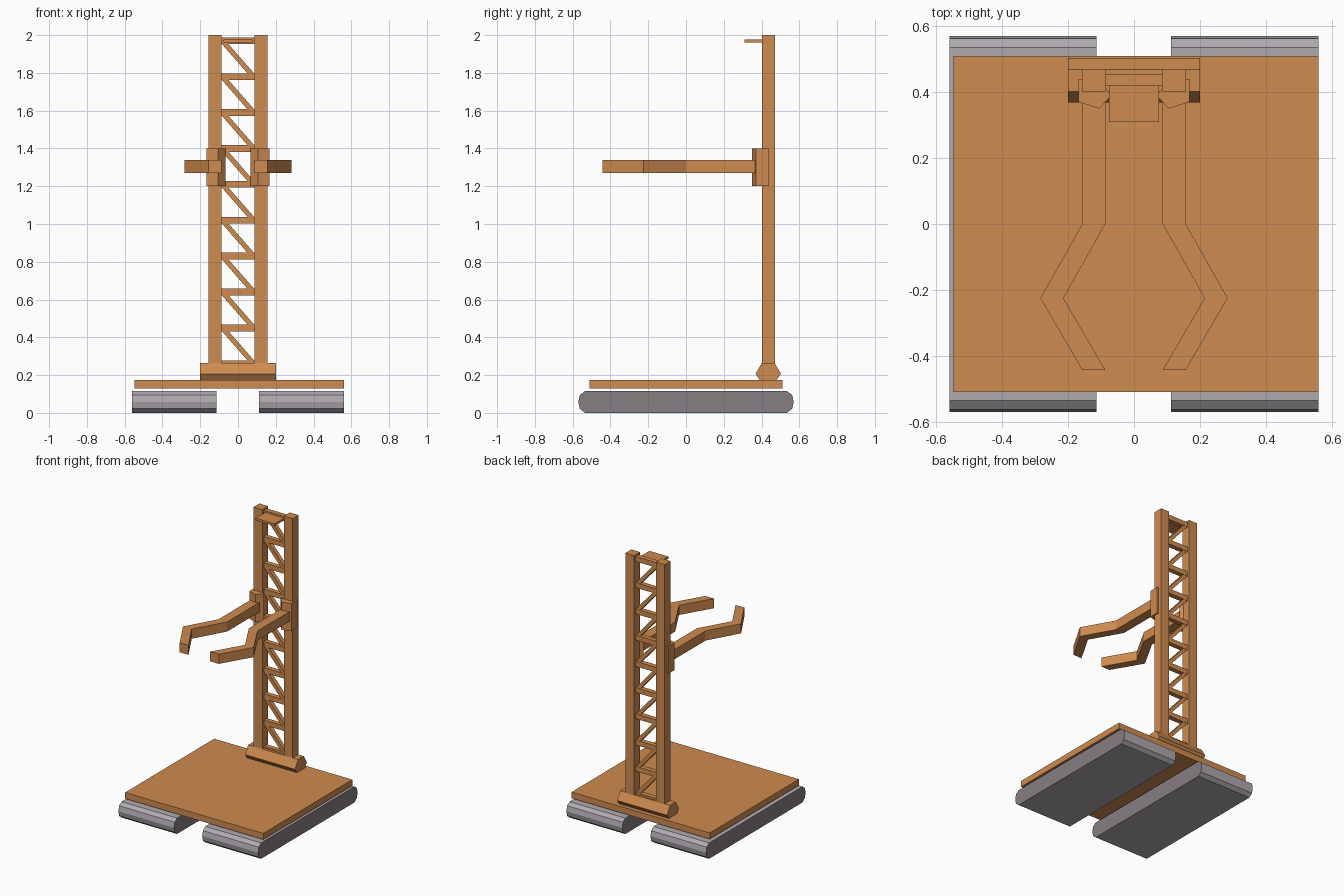
import bpy, bmesh
from mathutils import Vector

if "Cube" in bpy.data.objects:
    bpy.data.objects.remove(bpy.data.objects["Cube"])


def material(name, rgb):
    m = bpy.data.materials.new(name)
    m.diffuse_color = (*rgb, 1)
    m.use_nodes = True
    m.node_tree.nodes["Principled BSDF"].inputs["Base Color"].default_value = m.diffuse_color
    return m


ORANGE = material("orange_paint", (0.62, 0.26, 0.08))
TREAD = material("tread_grey", (0.43, 0.40, 0.43))
SIDE = material("track_side_grey", (0.24, 0.21, 0.23))


def prism(name, profile, axis, lo, hi, mats=(ORANGE,)):
    """Extrude a 2D profile along an axis from lo to hi.
    Profile coordinates: x -> (y, z), y -> (x, z), z -> (x, y)."""
    def place(p, d):
        a, b = p
        return Vector({"x": (d, a, b), "y": (a, d, b), "z": (a, b, d)}[axis])
    bm = bmesh.new()
    start = [bm.verts.new(place(p, lo)) for p in profile]
    end = [bm.verts.new(place(p, hi)) for p in profile]
    caps = [bm.faces.new(start), bm.faces.new(end)]
    n = len(profile)
    for i in range(n):
        j = (i + 1) % n
        bm.faces.new((start[i], start[j], end[j], end[i]))
    if len(mats) > 1:
        for f in caps:
            f.material_index = 1
    bmesh.ops.recalc_face_normals(bm, faces=bm.faces)
    mesh = bpy.data.meshes.new(name)
    bm.to_mesh(mesh)
    bm.free()
    for m in mats:
        mesh.materials.append(m)
    obj = bpy.data.objects.new(name, mesh)
    bpy.context.collection.objects.link(obj)
    return obj


def box(name, x0, x1, y0, y1, z0, z1):
    return prism(name, [(x0, y0), (x1, y0), (x1, y1), (x0, y1)], "z", z0, z1)


def flip(points, s):
    return [(s * x, y) for x, y in points]


# Crawler tracks with rounded ends
end = [(0.535, 0.0), (0.562, 0.022), (0.57, 0.058), (0.562, 0.095), (0.535, 0.115)]
track = end + [(-y, z) for y, z in reversed(end)]
prism("left_track", track, "x", -0.56, -0.114, (TREAD, SIDE))
prism("right_track", track, "x", 0.112, 0.56, (TREAD, SIDE))

# Platform and mast foot
box("platform", -0.548, 0.56, -0.51, 0.51, 0.13, 0.175)
foot = [(0.39, 0.175), (0.368, 0.207), (0.402, 0.265),
        (0.468, 0.265), (0.503, 0.207), (0.48, 0.175)]
prism("mast_foot", foot, "x", -0.2, 0.2)

# Parts mirrored left and right
arm = [(0.157, 0.40), (0.157, 0.0), (0.284, -0.225), (0.157, -0.443),
       (0.087, -0.443), (0.214, -0.225), (0.087, 0.0), (0.087, 0.40)]
slider = [(0.168, 0.44), (0.168, 0.37), (0.105, 0.35),
          (0.067, 0.392), (0.087, 0.41), (0.15, 0.44)]
for side, s in (("left", -1), ("right", 1)):
    x0, x1 = sorted((s * 0.087, s * 0.157))
    box(side + "_post", x0, x1, 0.402, 0.47, 0.2, 2.0)
    prism(side + "_slider", flip(slider, s), "z", 1.2, 1.4)
    prism(side + "_gripper_arm", flip(arm, s), "z", 1.27, 1.34)

# Lattice rungs and diagonals
STEP = 0.19
for i in range(10):
    z = 0.26 + i * STEP
    box(f"rung_{i}", -0.09, 0.09, 0.42, 0.455, z - 0.018, z + 0.018)
    if i < 9:
        lo, hi = z + 0.012, z + STEP - 0.012
        prism(f"diagonal_{i}", [(-0.09, hi), (-0.055, hi), (0.09, lo), (0.055, lo)],
              "y", 0.422, 0.453)

# Small shelf at the mast top
box("top_shelf", -0.076, 0.076, 0.31, 0.425, 1.96, 1.976)
